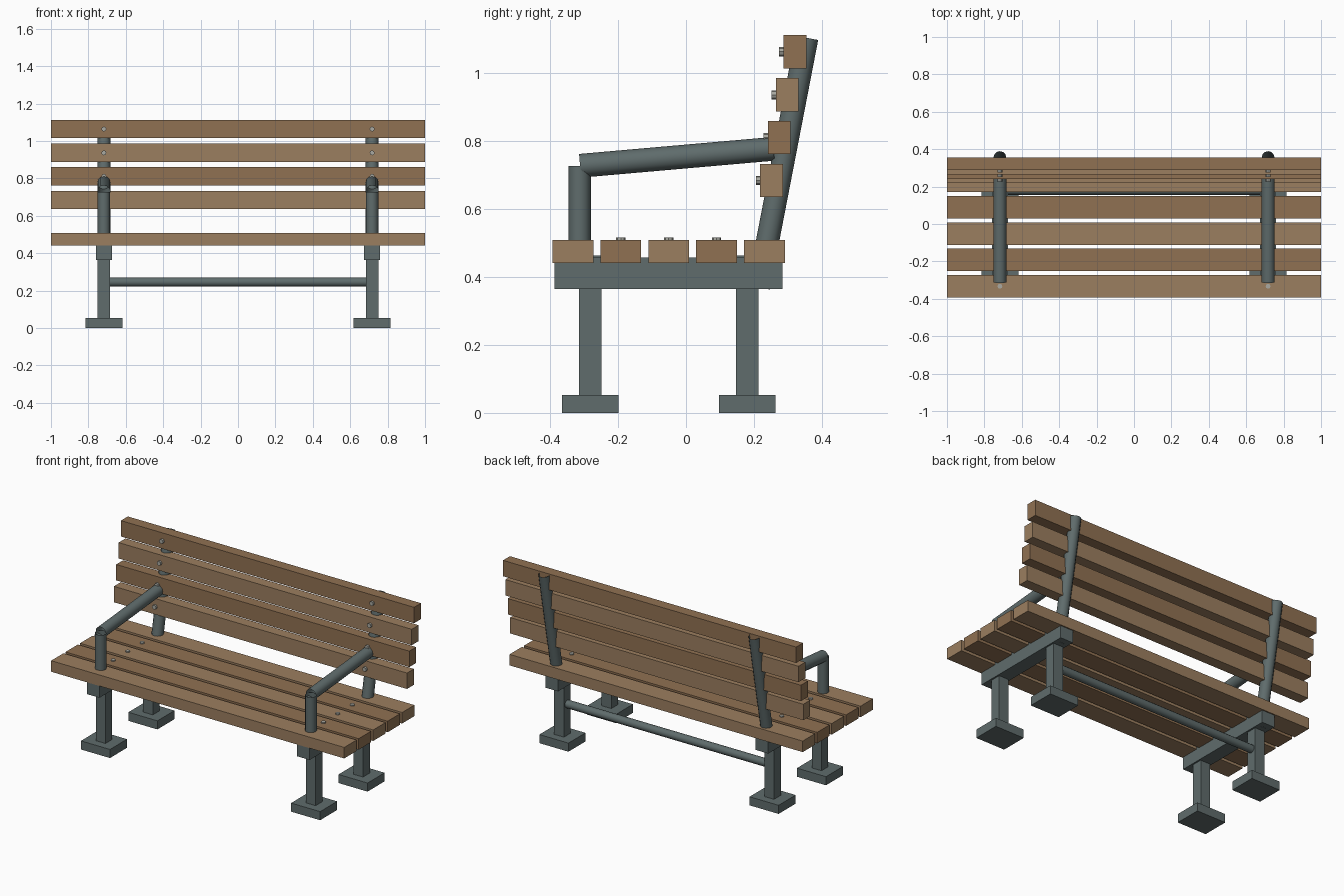
import bpy, math
from mathutils import Vector

if "Cube" in bpy.data.objects:
    bpy.data.objects.remove(bpy.data.objects["Cube"])


def material(name, rgb):
    m = bpy.data.materials.new(name)
    m.diffuse_color = (*rgb, 1)
    m.use_nodes = True
    m.node_tree.nodes["Principled BSDF"].inputs["Base Color"].default_value = m.diffuse_color
    return m


LIGHT = material("light_wood", (0.33, 0.21, 0.115))
DARK = material("dark_wood", (0.28, 0.165, 0.085))
STEEL = material("painted_steel", (0.115, 0.15, 0.15))
BOLT = material("bolt_metal", (0.4, 0.4, 0.36))
FX = 0.717  # x of each side frame


def box(name, x, y, z, mat):
    """Box from (min, max) ranges."""
    r = (x, y, z)
    bpy.ops.mesh.primitive_cube_add(size=1, location=[(a + b) / 2 for a, b in r])
    o = bpy.context.object
    o.name = name
    o.scale = [b - a for a, b in r]
    bpy.ops.object.transform_apply(location=False, rotation=False, scale=True)
    o.data.materials.append(mat)
    return o


def rod(name, a, b, radius, mat, sides=12, cap='NOTHING', smooth=True):
    """Cylinder between two points."""
    a, b = Vector(a), Vector(b)
    d = b - a
    bpy.ops.mesh.primitive_cylinder_add(
        vertices=sides, radius=radius, depth=d.length, end_fill_type=cap,
        location=(a + b) / 2, rotation=d.to_track_quat('Z', 'Y').to_euler())
    o = bpy.context.object
    o.name = name
    o.data.materials.append(mat)
    if smooth:
        bpy.ops.object.shade_smooth_by_angle(angle=math.radians(40))
    return o


seat_y = [-0.333, -0.192, -0.051, 0.090, 0.231]
back_yz = [(0.252, 0.685), (0.275, 0.811), (0.2985, 0.937), (0.321, 1.064)]

# Wooden slats, alternating shades
for i, y in enumerate(seat_y):
    box(f"seat_slat_{i + 1}", (-1, 1), (y - 0.06, y + 0.06), (0.441, 0.509), (LIGHT, DARK)[i % 2])
for i, (y, z) in enumerate(back_yz):
    box(f"back_slat_{i + 1}", (-1, 1), (y - 0.0335, y + 0.0335), (z - 0.049, z + 0.049), (LIGHT, DARK)[i % 2])

for side, x in (("left", -FX), ("right", FX)):
    # Legs and feet
    for end, y in (("front", -0.282), ("rear", 0.18)):
        box(f"{end}_{side}_foot", (x - 0.099, x + 0.099), (y - 0.083, y + 0.083), (0, 0.053), STEEL)
        box(f"{end}_{side}_leg", (x - 0.033, x + 0.033), (y - 0.033, y + 0.033), (0.02, 0.463), STEEL)
    # Rail under the seat
    box(f"{side}_seat_rail", (x - 0.043, x + 0.043), (-0.387, 0.284), (0.365, 0.458), STEEL)
    # Open tubes: armrest post, armrest, leaning back post
    rod(f"{side}_arm_post", (x, -0.3135, 0.45), (x, -0.3135, 0.727), 0.033, STEEL)
    rod(f"{side}_armrest", (x, -0.312, 0.728), (x, 0.258, 0.778), 0.035, STEEL)
    rod(f"{side}_back_post", (x, 0.214, 0.37), (x, 0.356, 1.105), 0.034, STEEL)
    # Bolt heads
    for i, y in enumerate(seat_y):
        rod(f"{side}_seat_bolt_{i + 1}", (x, y, 0.50), (x, y, 0.516), 0.0135, BOLT, 8, 'NGON', False)
    for i, (y, z) in enumerate(back_yz):
        f = y - 0.0335
        rod(f"{side}_back_bolt_{i + 1}", (x, f + 0.008, z), (x, f - 0.013, z), 0.0135, BOLT, 8, 'NGON', False)

# Stretcher between the rear legs
rod("rear_stretcher", (-FX, 0.18, 0.246), (FX, 0.18, 0.246), 0.024, STEEL)
